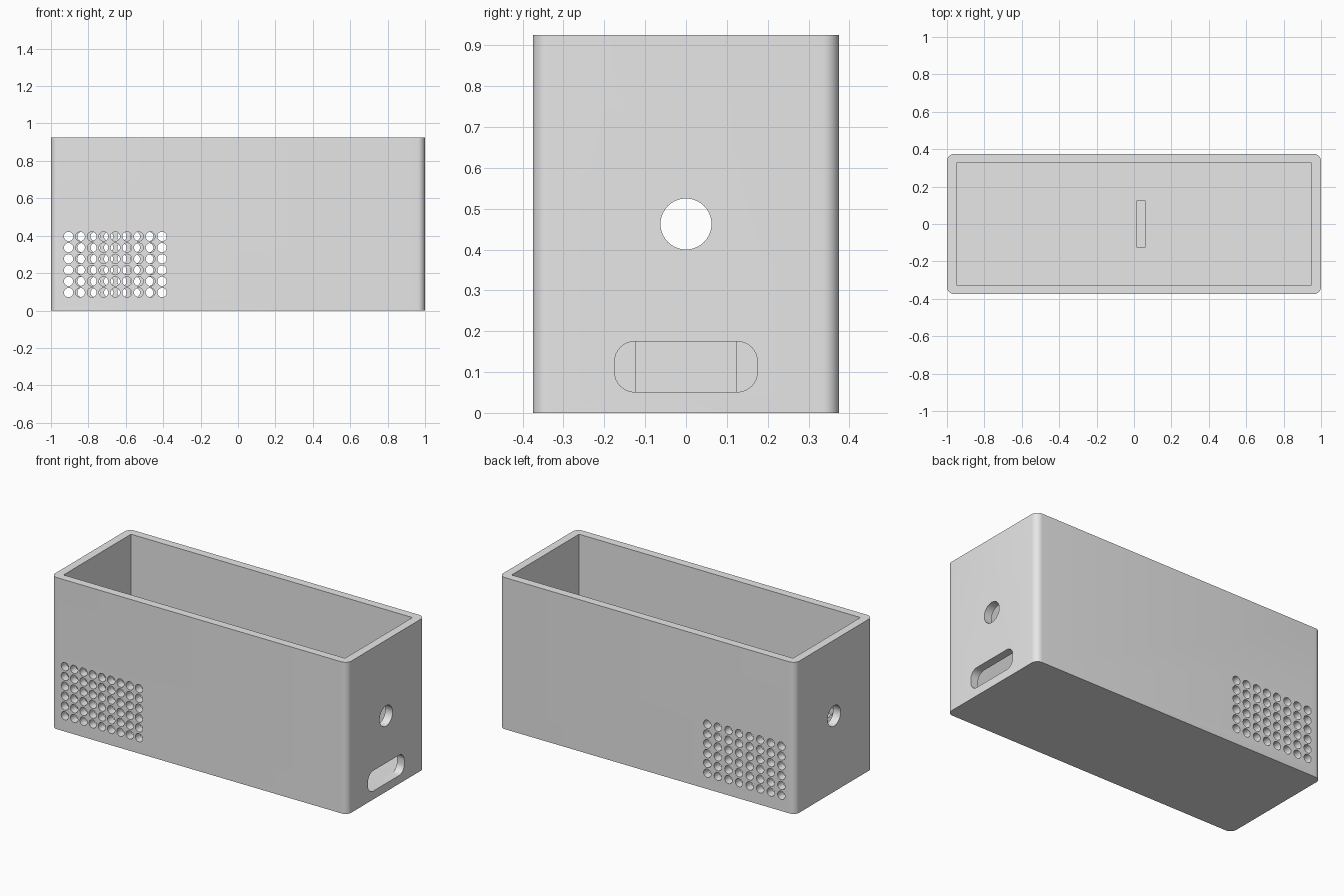
import bpy
import bmesh
from math import cos, sin, pi

cube = bpy.data.objects.get("Cube")
if cube:
    bpy.data.objects.remove(cube, do_unlink=True)

LENGTH, DEPTH, HEIGHT, WALL = 2.0, 0.75, 0.925, 0.05

grey = bpy.data.materials.new("light_grey")
grey.use_nodes = True
grey.diffuse_color = (0.8, 0.8, 0.8, 1)
grey.node_tree.nodes["Principled BSDF"].inputs["Base Color"].default_value = (0.8, 0.8, 0.8, 1)


def rounded_outline(w, h, r, steps):
    """Corner-rounded rectangle centred on the origin."""
    if r == 0:
        return [(w / 2, h / 2), (-w / 2, h / 2), (-w / 2, -h / 2), (w / 2, -h / 2)]
    points = []
    for corner, (sx, sy) in enumerate([(1, 1), (-1, 1), (-1, -1), (1, -1)]):
        for i in range(steps + 1):
            a = (corner + i / steps) * pi / 2
            p = (sx * (w / 2 - r) + r * cos(a), sy * (h / 2 - r) + r * sin(a))
            if not points or max(abs(p[0] - points[-1][0]), abs(p[1] - points[-1][1])) > 1e-5:
                points.append(p)
    first, last = points[0], points[-1]
    if max(abs(first[0] - last[0]), abs(first[1] - last[1])) < 1e-5:
        points.pop()
    return points


def add_prism(bm, axis, centre, size, span, r=0, steps=6):
    """Extrude a rounded rectangle along an axis between the two span values."""
    def place(u, v, t):
        u, v = u + centre[0], v + centre[1]
        return {"x": (t, u, v), "y": (u, t, v), "z": (u, v, t)}[axis]

    outline = rounded_outline(*size, r, steps)
    low = [bm.verts.new(place(u, v, span[0])) for u, v in outline]
    high = [bm.verts.new(place(u, v, span[1])) for u, v in outline]
    bm.faces.new(low)
    bm.faces.new(high)
    for i in range(len(low)):
        j = (i + 1) % len(low)
        bm.faces.new((low[i], low[j], high[j], high[i]))


def make_object(name, bm):
    bmesh.ops.recalc_face_normals(bm, faces=bm.faces[:])
    mesh = bpy.data.meshes.new(name)
    bm.to_mesh(mesh)
    bm.free()
    mesh.materials.append(grey)
    obj = bpy.data.objects.new(name, mesh)
    bpy.context.collection.objects.link(obj)
    return obj


def vent_grid(bm, columns, rows, span):
    """Grid of round vents spread over the low -x end of a long wall."""
    for c in range(columns):
        for r in range(rows):
            x = -0.906 + 0.5 * c / (columns - 1)
            z = 0.096 + 0.3 * r / (rows - 1)
            add_prism(bm, "y", (x, z), (0.05, 0.05), span, 0.025, 5)


# Open box with rounded upright corners
bm = bmesh.new()
add_prism(bm, "z", (0, 0), (LENGTH, DEPTH), (0, HEIGHT), 0.04, 8)
box = make_object("box", bm)

# Cavity cutter
bm = bmesh.new()
add_prism(bm, "z", (0, 0), (LENGTH - 2 * WALL, DEPTH - 2 * WALL), (WALL, HEIGHT + 0.1))
cavity = make_object("cavity_cutter", bm)

# Wall opening cutters: vents, cable holes at both ends, port slot at the +x end
bm = bmesh.new()
inner, outer = DEPTH / 2 - WALL - 0.02, DEPTH / 2 + 0.02
vent_grid(bm, 9, 6, (-outer, -inner))
vent_grid(bm, 8, 6, (inner, outer))
for span in ((-1.02, -0.93), (0.93, 1.02)):
    add_prism(bm, "x", (0, HEIGHT / 2), (0.125, 0.125), span, 0.0625, 10)
add_prism(bm, "x", (0, 0.113), (0.35, 0.124), (0.93, 1.02), 0.05, 8)
openings = make_object("openings_cutter", bm)

bpy.context.view_layer.objects.active = box
box.select_set(True)
for cutter in (cavity, openings):
    cutter.hide_render = True
    mod = box.modifiers.new("cut", "BOOLEAN")
    mod.operation = "DIFFERENCE"
    mod.solver = "EXACT"
    mod.object = cutter
    bpy.ops.object.modifier_apply(modifier=mod.name)
    bpy.data.objects.remove(cutter, do_unlink=True)

# Small upright rib on the floor
bm = bmesh.new()
add_prism(bm, "z", (0.0375, 0), (0.05, 0.25), (WALL - 0.01, 0.3))
make_object("floor_rib", bm)

# Smooth rounded surfaces, keep the edges crisp
bpy.ops.object.select_all(action="DESELECT")
box.select_set(True)
bpy.context.view_layer.objects.active = box
bpy.ops.object.shade_smooth_by_angle(angle=pi / 6)
